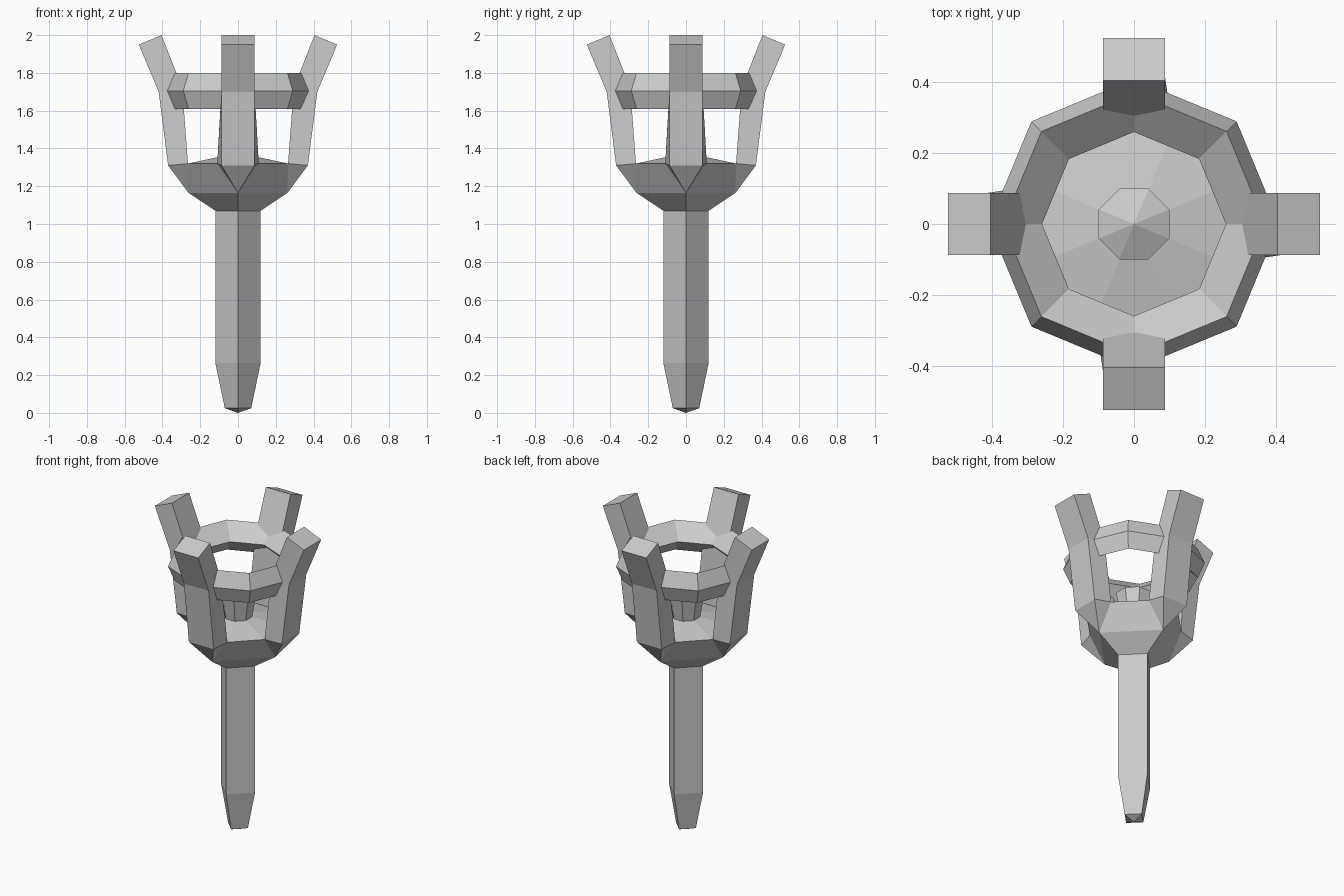
import bpy, bmesh
from math import sin, cos, pi

if "Cube" in bpy.data.objects:
    bpy.data.objects.remove(bpy.data.objects["Cube"])


def ring(r, z, n, turn=0.0):
    """Regular n-sided loop of points at height z."""
    return [(r * cos(turn + 2 * pi * i / n), r * sin(turn + 2 * pi * i / n), z) for i in range(n)]


def make(name, bm):
    bmesh.ops.recalc_face_normals(bm, faces=bm.faces)
    me = bpy.data.meshes.new(name)
    bm.to_mesh(me)
    bm.free()
    ob = bpy.data.objects.new(name, me)
    bpy.context.collection.objects.link(ob)
    return ob


def loft(name, loops, closed=False):
    """Skin equal-sized loops; a single-point loop makes a tip."""
    bm = bmesh.new()
    rows = [[bm.verts.new(p) for p in lp] for lp in loops]
    pairs = list(zip(rows, rows[1:])) + ([(rows[-1], rows[0])] if closed else [])
    for a, b in pairs:
        n = max(len(a), len(b))
        for i in range(n):
            j = (i + 1) % n
            if len(a) == 1:
                bm.faces.new((a[0], b[j], b[i]))
            elif len(b) == 1:
                bm.faces.new((a[i], a[j], b[0]))
            else:
                bm.faces.new((a[i], a[j], b[j], b[i]))
    if not closed:
        for end in (rows[0], rows[-1]):
            if len(end) > 2:
                bm.faces.new(end)
    return make(name, bm)


# Square handle with tapered foot
loft("handle", [[(0, 0, 0)], ring(0.07, 0.025, 4), ring(0.12, 0.265, 4), ring(0.12, 1.08, 4)])

# Bowl: square below, octagonal rim, gently domed top
OCT = pi / 8
bm = bmesh.new()
for p in (ring(0.12, 1.07, 4) + ring(0.262, 1.165, 4)
          + ring(0.287, 1.32, 8, OCT) + ring(0.085, 1.36, 8, OCT)):
    bm.verts.new(p)
bmesh.ops.convex_hull(bm, input=bm.verts)
bmesh.ops.dissolve_limit(bm, angle_limit=0.01, verts=bm.verts, edges=bm.edges)
make("bowl", bm)

# Flared octagonal core in the bowl
loft("core", [ring(0.08, 1.34, 8, OCT), ring(0.108, 1.51, 8, OCT), [(0, 0, 1.56)]])

# Faceted band around the prongs
band = [(0.41, 1.705), (0.37, 1.8), (0.26, 1.71), (0.37, 1.61)]
loft("band", [ring(r, z, 8) for r, z in band], closed=True)

# Four prongs: each section is outer radius, z, half width, inner radius, z, half width
sections = [(0.37, 1.31, 0.087, 0.265, 1.32, 0.11),
            (0.42, 1.70, 0.087, 0.295, 1.72, 0.087),
            (0.525, 1.95, 0.087, 0.405, 2.0, 0.087)]
for k in range(4):
    loops = [[(0.262, 0, 1.165)]]
    for ro, zo, wo, ri, zi, wi in sections:
        loops.append([(ro, -wo, zo), (ro, wo, zo), (ri, wi, zi), (ri, -wi, zi)])
    prong = loft(f"prong_{k + 1}", loops)
    prong.rotation_euler.z = k * pi / 2
